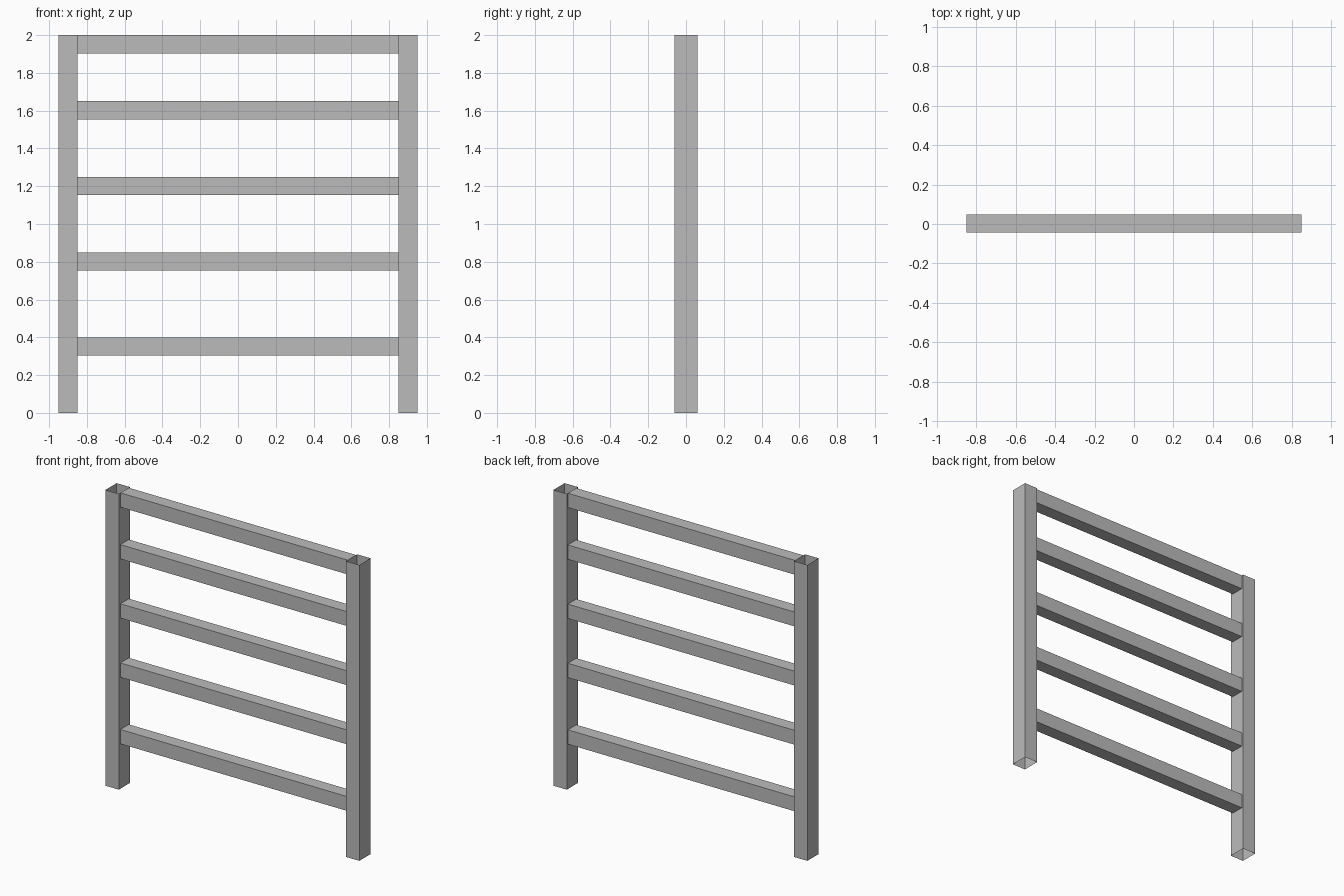
import bpy
import bmesh
from mathutils import Vector

default_cube = bpy.data.objects.get("Cube")
if default_cube:
    bpy.data.objects.remove(default_cube, do_unlink=True)

# Plain grey metal
grey = bpy.data.materials.new("grey_metal")
grey.use_nodes = True
colour = (0.5, 0.5, 0.5, 1)
grey.diffuse_color = colour
grey.node_tree.nodes["Principled BSDF"].inputs["Base Color"].default_value = colour


def square_tube(name, low, high, axis):
    """Box from low to high, open at both ends along the axis."""
    low, high = Vector(low), Vector(high)
    bm = bmesh.new()
    bmesh.ops.create_cube(bm, size=1)
    ends = [f for f in bm.faces if abs(f.normal[axis]) > 0.5]
    bmesh.ops.delete(bm, geom=ends, context="FACES_ONLY")
    bmesh.ops.scale(bm, vec=high - low, verts=bm.verts)
    mesh = bpy.data.meshes.new(name)
    bm.to_mesh(mesh)
    bm.free()
    mesh.materials.append(grey)
    tube = bpy.data.objects.new(name, mesh)
    tube.location = (low + high) / 2
    bpy.context.collection.objects.link(tube)


# Upright posts
inner, outer = 0.85, 0.95
square_tube("left_post", (inner, -0.06, 0), (outer, 0.06, 2), 2)
square_tube("right_post", (-outer, -0.06, 0), (-inner, 0.06, 2), 2)

# Crossbars between the posts
for i, top in enumerate((0.4, 0.85, 1.25, 1.65, 2.0)):
    square_tube(f"crossbar_{i + 1}", (-inner, -0.042, top - 0.097),
                (inner, 0.048, top), 0)
